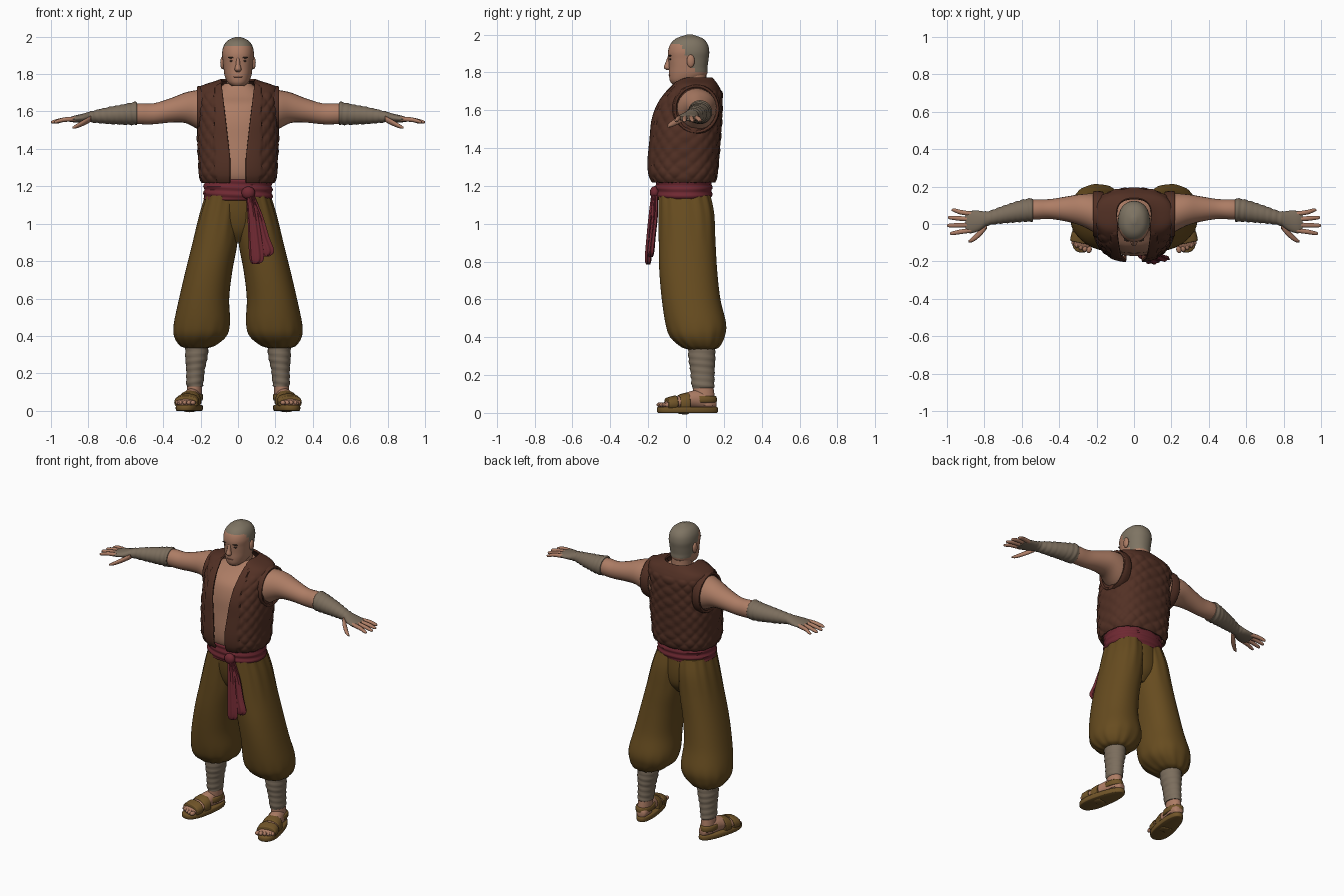
import bpy, bmesh, math
from mathutils import Vector, Matrix


def material(name, rgb):
    m = bpy.data.materials.new(name)
    m.diffuse_color = (*rgb, 1)
    return m


SKIN = material("skin", (0.42, 0.205, 0.13))
HAIR = material("shaved_hair", (0.21, 0.175, 0.125))
WRAP = material("cloth_wrap", (0.20, 0.155, 0.11))
VEST = material("vest_brown", (0.085, 0.03, 0.018))
SASH = material("sash_red", (0.16, 0.022, 0.032))
PANTS = material("trouser_olive", (0.135, 0.072, 0.014))
LEATHER = material("sandal_leather", (0.165, 0.09, 0.022))
DARK = material("eye_dark", (0.05, 0.03, 0.022))
LIP = material("lip", (0.25, 0.10, 0.07))


def finish(bm, name, mat, mirror=False, thick=0):
    bmesh.ops.recalc_face_normals(bm, faces=bm.faces)
    me = bpy.data.meshes.new(name)
    bm.to_mesh(me)
    bm.free()
    me.materials.append(mat)
    ob = bpy.data.objects.new(name, me)
    bpy.context.collection.objects.link(ob)
    if thick:
        s = ob.modifiers.new("thickness", 'SOLIDIFY')
        s.thickness, s.offset = thick, 0
    if mirror:
        m = ob.modifiers.new("mirror", 'MIRROR')
        m.use_mirror_merge = False
    return ob


def smooth_rows(rows, sub):
    # Catmull-Rom interpolation of the key cross-sections
    out = []
    for i in range(len(rows) - 1):
        r = (rows[max(i - 1, 0)], rows[i], rows[i + 1], rows[min(i + 2, len(rows) - 1)])
        for k in range(sub):
            t = k / sub
            out.append([0.5 * (2 * b + (c - a) * t + (2 * a - 5 * b + 4 * c - d) * t * t
                               + (3 * b - a - 3 * c + d) * t ** 3) for a, b, c, d in zip(*r)])
    return out + [list(rows[-1])]


def loft(name, rows, mat, axis='Z', n=2.0, seg=24, sub=4, mirror=False,
         bump=None, gap=None, thick=0, cap=True, warp=None):
    """Rows are (position on axis, centre a, centre b, radius a, radius b)."""
    bm = bmesh.new()
    sp = lambda c: math.copysign(abs(c) ** (2 / n), c)
    rings = []
    for p, a, b, ra, rb in smooth_rows(rows, sub):
        ra, rb = max(ra, 0.001), max(rb, 0.001)
        t0 = math.asin(min(0.99, gap(p) / ra) ** (n / 2)) if gap else 0
        ring = []
        for k in range(seg + 1 if gap else seg):
            t = t0 + (2 * math.pi - 2 * t0) * k / seg
            d = bump(t, p) if bump else 0
            u, v = a + (ra + d) * sp(math.sin(t)), b - (rb + d) * sp(math.cos(t))
            co = Vector({'Z': (u, v, p), 'X': (p, u, v), 'Y': (u, p, v)}[axis])
            ring.append(bm.verts.new(warp(co) if warp else co))
        rings.append(ring)
    for r, s in zip(rings, rings[1:]):
        for k in range(len(r) - (1 if gap else 0)):
            j = (k + 1) % len(r)
            bm.faces.new((r[k], r[j], s[j], s[k]))
    if cap and not gap:
        bm.faces.new(rings[0])
        bm.faces.new(rings[-1])
    return finish(bm, name, mat, mirror, thick)


def ball(name, mat, loc, scale, mirror=False, warp=None):
    bm = bmesh.new()
    bmesh.ops.create_uvsphere(bm, u_segments=16, v_segments=10, radius=1)
    for v in bm.verts:
        co = Vector(c * s + o for c, s, o in zip(v.co, scale, loc))
        v.co = warp(co) if warp else co
    return finish(bm, name, mat, mirror)


# Head, with the shaved scalp coloured by a hairline rule
head = loft("head", [(1.735, 0, -.03, .03, .04), (1.755, 0, -.01, .055, .075), (1.79, 0, .01, .071, .1),
                     (1.83, 0, .012, .077, .102), (1.87, 0, .013, .081, .106), (1.91, 0, .014, .085, .109),
                     (1.95, 0, .016, .077, .098), (1.98, 0, .018, .054, .069), (1.999, 0, .02, .012, .016)],
            SKIN, n=2.2, seg=40, sub=6)
head.data.materials.append(HAIR)
for f in head.data.polygons:
    c = f.center
    if c.z > max(1.80, 1.95 - max(0, c.y + .03) * 1.8):
        f.material_index = 1
loft("neck", [(1.62, 0, .05, .09, .085), (1.69, 0, .05, .07, .07), (1.74, 0, .045, .062, .064),
              (1.80, 0, .045, .062, .062)], SKIN)
loft("nose", [(1.812, 0, -.092, .01, .01), (1.825, 0, -.098, .018, .019), (1.85, 0, -.094, .012, .015),
              (1.885, 0, -.086, .009, .01)], SKIN, seg=12)
ball("ear", SKIN, (.083, .025, 1.86), (.012, .021, .034), True)
ball("eye", DARK, (.033, -.081, 1.87), (.014, .007, .005), True)
ball("eyebrow", DARK, (.034, -.083, 1.888), (.021, .01, .004), True)
ball("mouth", LIP, (0, -.085, 1.785), (.026, .008, .004))

# Torso and open quilted vest
vest_rows = [(1.22, 0, -.012, .185, .156), (1.26, 0, -.014, .2, .172), (1.33, 0, -.013, .203, .178),
             (1.45, 0, -.003, .21, .178), (1.55, 0, .005, .205, .177), (1.63, 0, .02, .205, .164),
             (1.69, 0, .04, .208, .143), (1.73, 0, .05, .195, .115), (1.757, 0, .05, .12, .095),
             (1.768, 0, .05, .092, .085)]
loft("torso", [(z, x, y, rx - .025, ry - .02) for z, x, y, rx, ry in vest_rows[:6]]
     + [(1.68, 0, .045, .165, .112), (1.72, 0, .05, .11, .082), (1.75, 0, .05, .07, .066)],
     SKIN, n=2.4, seg=32)


def quilt(t, z):
    if math.cos(t) > .86:                       # smooth raised lapel
        return .008
    if z > 1.7:
        return 0
    u, v = t * 8, z * 42
    return .009 * math.sqrt(abs(math.sin(u + v) * math.sin(u - v))) - .003


loft("vest", vest_rows, VEST, n=2.5, seg=120, sub=8, bump=quilt, thick=.012,
     gap=lambda z: .04 + .045 * max(0, (z - 1.35) / .4))
loft("armhole_rim", [(.165, .05, 1.605, .115, .125), (.195, .052, 1.605, .118, .126),
                     (.217, .055, 1.607, .112, .12)], VEST, 'X', seg=32, mirror=True, thick=.014, cap=False)

# Arms, forearm wraps, hands
loft("upper_arm", [(.15, .05, 1.60, .10, .115), (.205, .057, 1.608, .104, .108), (.28, .075, 1.62, .085, .082),
                   (.36, .08, 1.606, .067, .065), (.45, .08, 1.588, .053, .056), (.52, .078, 1.588, .054, .056),
                   (.57, .075, 1.588, .052, .052)], SKIN, 'X', mirror=True)
loft("forearm_wrap", [(.54, .075, 1.59, .056, .056), (.548, .075, 1.59, .062, .062), (.60, .07, 1.585, .059, .056),
                      (.70, .05, 1.578, .047, .044), (.78, .03, 1.572, .038, .031), (.83, .017, 1.565, .054, .023),
                      (.875, .01, 1.56, .06, .018), (.90, .01, 1.557, .05, .012)],
     WRAP, 'X', mirror=True, sub=8, bump=lambda t, x: .002 * math.sin(x * 190 + t) if x < .8 else 0)
for i, (y0, y1, tip) in enumerate([(.054, .074, .975), (.025, .034, .995), (-.005, -.008, 1.0), (-.034, -.05, .985)]):
    loft(f"finger_{i + 1}", [(.87, y0, 1.56, .013, .013), (.93, (y0 + y1) / 2, 1.556, .013, .012),
                             (tip - .012, y1, 1.545, .010, .009), (tip, y1, 1.543, .003, .003)],
         SKIN, 'X', seg=10, mirror=True)
loft("thumb", [(.785, -.005, 1.562, .018, .016), (.82, -.045, 1.543, .02, .016), (.86, -.08, 1.523, .015, .012),
               (.885, -.093, 1.513, .005, .005)], SKIN, 'X', seg=12, mirror=True)

# Baggy trousers with gathered folds
loft("trouser_leg", [(1.15, .08, -.008, .092, .135), (1.05, .096, .002, .108, .146), (.9, .122, .006, .12, .15),
                     (.75, .155, .012, .125, .153), (.6, .181, .027, .134, .155), (.47, .192, .052, .15, .16),
                     (.40, .2, .06, .14, .142), (.35, .215, .075, .095, .1), (.335, .22, .08, .055, .065)],
     PANTS, n=2.2, seg=56, sub=6, mirror=True,
     bump=lambda t, z: .0035 * math.sin(13 * t) * (max(0, (z - .85) / .3) + max(0, (.5 - z) / .15)))
loft("trouser_seat", [(.9, 0, .01, .05, .07), (.96, 0, .008, .13, .115), (1.05, 0, 0, .175, .135),
                      (1.16, 0, -.01, .17, .138)], PANTS, seg=32)

# Sash with knot and hanging tails
loft("sash", [(1.125, 0, -.01, .168, .135), (1.135, 0, -.012, .183, .147), (1.18, 0, -.012, .183, .15),
              (1.23, 0, -.012, .18, .148), (1.24, 0, -.012, .165, .135)], SASH, n=2.2, seg=48, sub=6,
     bump=lambda t, z: .004 * math.sin(z * 170 + 1.5 * math.sin(t)))
ball("sash_knot", SASH, (.055, -.165, 1.165), (.036, .026, .034))
for i, (x, end, y) in enumerate([(.1, .785, -.2), (.155, .825, -.185)]):
    loft(f"sash_tail_{i + 1}", [(1.17, .06, -.165, .016, .014), (1.05, .06 + (x - .06) * .45, y + .02, .025, .014),
                                (.93, .06 + (x - .06) * .75, y + .008, .033, .014),
                                (end + .03, x, y, .036, .015), (end, x - .006, y, .016, .008)],
         SASH, seg=32, sub=5, bump=lambda t, z: .0035 * math.sin(6 * t))

# Lower legs
loft("shin_wrap", [(.13, .231, .09, .042, .056), (.145, .231, .09, .046, .06), (.22, .227, .087, .05, .064),
                   (.29, .222, .084, .06, .071), (.37, .218, .082, .062, .071)], WRAP, mirror=True, sub=8,
     bump=lambda t, z: .002 * math.sin(z * 170 + t))
loft("ankle", [(.04, .235, .1, .04, .055), (.09, .234, .095, .041, .056), (.16, .231, .09, .038, .052)],
     SKIN, mirror=True)

# Sandalled feet, turned slightly outwards
TURN = Matrix.Translation((.256, .008, 0)) @ Matrix.Rotation(math.radians(12), 4, 'Z')
place = lambda v: TURN @ v
taper = lambda v: TURN @ Vector((v.x * (.87 - .8 * v.y), v.y, v.z))
loft("sandal_sole", [(0, 0, 0, .065, .157), (.005, 0, 0, .07, .163), (.026, 0, 0, .07, .163),
                     (.032, 0, 0, .064, .157)], LEATHER, n=2.4, seg=40, sub=2, mirror=True, warp=taper)
loft("foot", [(-.135, 0, .04, .04, .012), (-.11, 0, .044, .056, .02), (-.05, 0, .055, .056, .034),
              (.03, 0, .07, .046, .048), (.1, 0, .066, .042, .048), (.145, 0, .052, .03, .03),
              (.155, 0, .05, .014, .016)], SKIN, 'Y', mirror=True, warp=place)
for i in range(5):
    ball(f"toe_{i + 1}", SKIN, (-.046 + i * .023, -.138 + .004 * i * i * .4, .043),
         (.014 - .001 * i, .02, .013), True, place)
for name, y, h, w in (("toe_strap", -.088, .036, .064), ("instep_strap", -.022, .052, .06)):
    loft(name, [(y - .026, 0, .046, w - .006, h - .006), (y - .02, 0, .046, w, h),
                (y + .02, 0, .05, w, h + .006), (y + .026, 0, .05, w - .006, h)],
         LEATHER, 'Y', n=2.3, mirror=True, warp=place)
loft("heel_strap", [(.055, .238, .085, .044, .072), (.06, .238, .085, .05, .078), (.085, .238, .086, .05, .076),
                    (.09, .238, .086, .044, .07)], LEATHER, sub=2, mirror=True)

# Smooth shading with sharp edges kept
for ob in bpy.context.scene.objects:
    ob.select_set(True)
    bpy.context.view_layer.objects.active = ob
bpy.ops.object.shade_smooth_by_angle(angle=math.radians(45))
